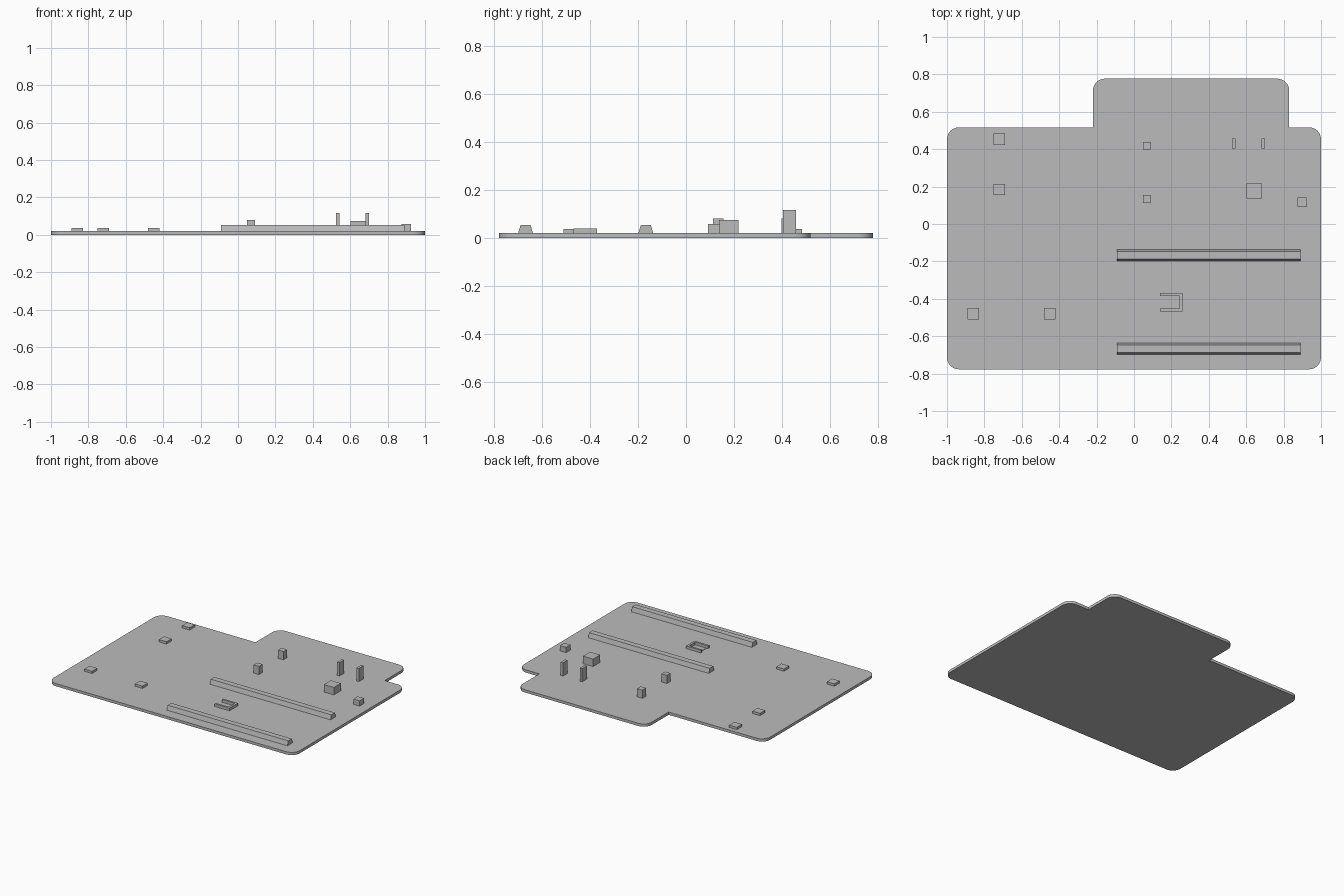
import bpy, bmesh, math
from mathutils import Vector

cube = bpy.data.objects.get("Cube")
if cube:
    bpy.data.objects.remove(cube, do_unlink=True)

grey = bpy.data.materials.new("plain_grey")
grey.use_nodes = True
colour = (0.5, 0.5, 0.5, 1)
grey.diffuse_color = colour
grey.node_tree.nodes["Principled BSDF"].inputs["Base Color"].default_value = colour

TOP = 0.02      # top of the base plate
SINK = 0.005    # how far fittings are set into the plate


def extrude(name, points, direction):
    """Extrude a closed 3D outline along a direction into a solid."""
    bm = bmesh.new()
    face = bm.faces.new([bm.verts.new(p) for p in points])
    geom = bmesh.ops.extrude_face_region(bm, geom=[face])["geom"]
    moved = [g for g in geom if isinstance(g, bmesh.types.BMVert)]
    bmesh.ops.translate(bm, verts=moved, vec=direction)
    bmesh.ops.recalc_face_normals(bm, faces=bm.faces)
    mesh = bpy.data.meshes.new(name)
    bm.to_mesh(mesh)
    bm.free()
    mesh.materials.append(grey)
    obj = bpy.data.objects.new(name, mesh)
    bpy.context.collection.objects.link(obj)
    return obj


def block(name, x, y, width, depth, top):
    """Upright box centred on x, y and standing in the plate."""
    w, d, z = width / 2, depth / 2, TOP - SINK
    outline = [(x - w, y - d, z), (x + w, y - d, z), (x + w, y + d, z), (x - w, y + d, z)]
    return extrude(name, outline, (0, 0, top - z))


def rounded(corners, radius, steps=8):
    """Round the marked right-angle corners of an outline."""
    out = []
    for i, (x, y, is_round) in enumerate(corners):
        p = Vector((x, y, 0))
        if not is_round:
            out.append(p)
            continue
        a = (Vector((*corners[i - 1][:2], 0)) - p).normalized() * radius
        b = (Vector((*corners[(i + 1) % len(corners)][:2], 0)) - p).normalized() * radius
        for s in range(steps + 1):
            t = math.pi / 2 * s / steps
            out.append(p + a * (1 - math.sin(t)) + b * (1 - math.cos(t)))
    return out


# Base plate with a rear tab
plate = extrude("base_plate", rounded([
    (-1, -0.777, True), (1, -0.777, True), (1, 0.517, True), (0.83, 0.517, False),
    (0.83, 0.777, True), (-0.22, 0.777, True), (-0.22, 0.517, False), (-1, 0.517, True),
], 0.065), (0, 0, TOP))
bpy.context.view_layer.objects.active = plate
plate.select_set(True)
bpy.ops.object.shade_smooth_by_angle(angle=math.radians(30))
plate.select_set(False)

# Two long rails with sloping sides
for name, y in (("front_rail", -0.667), ("middle_rail", -0.167)):
    profile = [(-0.032, TOP - SINK), (0.032, TOP - SINK), (0.021, 0.053), (-0.021, 0.053)]
    extrude(name, [(-0.09, y + dy, z) for dy, z in profile], (0.98, 0, 0))

# Low square pads
for i, (x, y) in enumerate([(-0.72, 0.453), (-0.72, 0.184), (-0.86, -0.48), (-0.45, -0.48)]):
    block(f"low_pad_{i + 1}", x, y, 0.062, 0.06, 0.037)

# Small posts and thin upright tabs
for i, y in enumerate([0.134, 0.418]):
    block(f"post_{i + 1}", 0.069, y, 0.044, 0.042, 0.08)
for i, x in enumerate([0.533, 0.69]):
    block(f"upright_tab_{i + 1}", x, 0.43, 0.019, 0.054, 0.117)

# Large and small blocks
block("large_block", 0.643, 0.177, 0.081, 0.081, 0.075)
block("small_block", 0.9, 0.116, 0.051, 0.05, 0.059)

# U-shaped bracket, open towards the right, around a flat plate
z = TOP - SINK
left, inner, right, half, gap = 0.138, 0.243, 0.258, 0.049, 0.034
cy = -0.418
outline = [(left, -half), (right, -half), (right, half), (left, half),
           (left, gap), (inner, gap), (inner, -gap), (left, -gap)]
extrude("u_bracket", [(x, cy + y, z) for x, y in outline], (0, 0, 0.04 - z))
block("bracket_inner_plate", 0.19, cy, 0.083, 0.053, TOP + 0.004)
